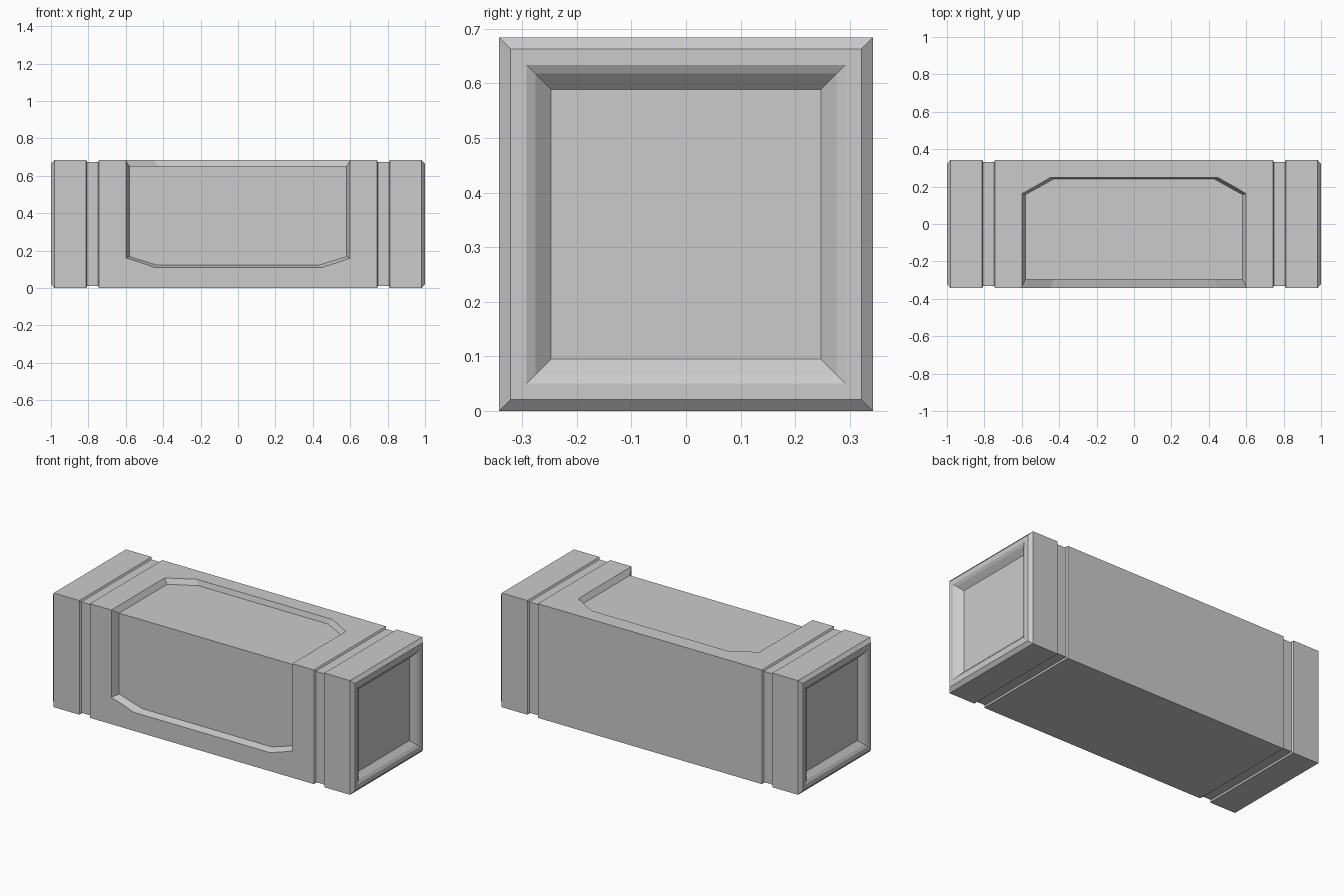
import bpy, bmesh

if "Cube" in bpy.data.objects:
    bpy.data.objects.remove(bpy.data.objects["Cube"])

H = 0.342  # half width of the square section


def mesh_object(name, bm):
    bmesh.ops.recalc_face_normals(bm, faces=bm.faces)
    me = bpy.data.meshes.new(name)
    bm.to_mesh(me)
    bm.free()
    ob = bpy.data.objects.new(name, me)
    bpy.context.collection.objects.link(ob)
    return ob


def loft(name, rings):
    bm = bmesh.new()
    loops = [[bm.verts.new(p) for p in r] for r in rings]
    n = len(loops[0])
    for a, b in zip(loops, loops[1:]):
        for i in range(n):
            j = (i + 1) % n
            bm.faces.new((a[i], a[j], b[j], b[i]))
    bm.faces.new(loops[0])
    bm.faces.new(loops[-1])
    return mesh_object(name, bm)


def square(x, h):
    return [(x, sy * h, H + sz * h) for sy, sz in ((-1, -1), (1, -1), (1, 1), (-1, 1))]


# Crate body: section profile from the middle outwards, mirrored to both ends
half = [(0.742, H), (0.748, H - 0.01), (0.806, H - 0.01), (0.812, H),
        (0.982, H), (1.0, H - 0.021), (1.0, 0.292), (0.991, 0.276), (0.963, 0.247)]
profile = [(-x, h) for x, h in reversed(half)] + half
body = loft("crate_body", [square(x, h) for x, h in profile])


# Wraparound panel recess: one tapered cutter per face, clipped lower corners
def outline(wide, corner, low, top):
    k = wide - 0.15
    return [(-wide, top), (-wide, corner), (-k, low), (k, low), (wide, corner), (wide, top)]


front = [[(a, y, b) for a, b in outline(w, c, l, 0.8)]
         for y, w, c, l in ((-0.388, 0.62, 0.154, 0.10), (-0.296, 0.58, 0.168, 0.122))]
top = [[(a, -b, z) for a, b in outline(w, c, l, 0.45)]
       for z, w, c, l in ((0.716, 0.62, -0.167, -0.256), (0.653, 0.58, -0.157, -0.24))]

for name, rings in (("front_recess_cutter", front), ("top_recess_cutter", top)):
    cutter = loft(name, rings)
    cutter.hide_render = True
    mod = body.modifiers.new(name, 'BOOLEAN')
    mod.operation = 'DIFFERENCE'
    mod.solver = 'EXACT'
    mod.object = cutter
    bpy.context.view_layer.objects.active = body
    bpy.ops.object.modifier_apply(modifier=mod.name)
    bpy.data.objects.remove(cutter, do_unlink=True)
